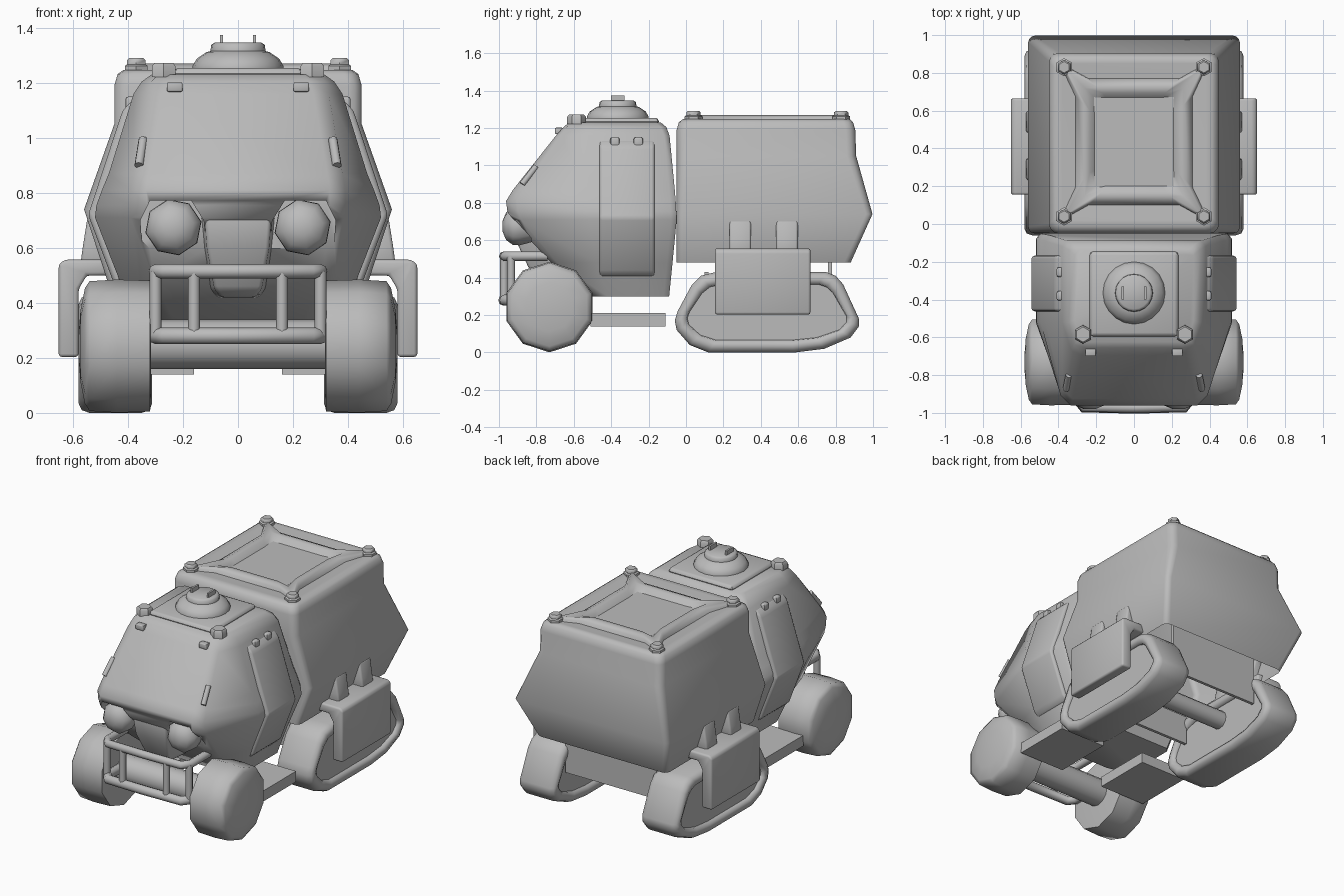
import bpy, bmesh, math
from mathutils import Vector

if "Cube" in bpy.data.objects:
    bpy.data.objects.remove(bpy.data.objects["Cube"])

grey = bpy.data.materials.new("plain_grey")
grey.diffuse_color = (0.5, 0.5, 0.5, 1)
grey.use_nodes = True
grey.node_tree.nodes["Principled BSDF"].inputs["Base Color"].default_value = grey.diffuse_color


def finish(bm, name, bevel=0.0, seg=2, angle=45):
    bmesh.ops.recalc_face_normals(bm, faces=bm.faces)
    me = bpy.data.meshes.new(name)
    bm.to_mesh(me)
    bm.free()
    ob = bpy.data.objects.new(name, me)
    bpy.context.collection.objects.link(ob)
    me.materials.append(grey)
    bpy.ops.object.select_all(action='DESELECT')
    ob.select_set(True)
    bpy.context.view_layer.objects.active = ob
    if bevel:
        m = ob.modifiers.new("bevel", 'BEVEL')
        m.width, m.segments, m.limit_method = bevel, seg, 'ANGLE'
        m.angle_limit = math.radians(25)
        bpy.ops.object.modifier_apply(modifier=m.name)
    bpy.ops.object.shade_smooth_by_angle(angle=math.radians(angle))
    return ob


def loft(name, rings, caps=(True, True), **kw):
    """Skin a list of closed rings that share a point count."""
    bm = bmesh.new()
    rows = [[bm.verts.new(p) for p in r] for r in rings]
    n = len(rows[0])
    for a, b in zip(rows, rows[1:]):
        for i in range(n):
            bm.faces.new((a[i], a[(i + 1) % n], b[(i + 1) % n], b[i]))
    if caps[0]:
        bm.faces.new(rows[0])
    if caps[1]:
        bm.faces.new(rows[-1])
    return finish(bm, name, **kw)


def box(name, x, y, z, **kw):
    return loft(name, [[(x[0], y[0], h), (x[1], y[0], h), (x[1], y[1], h), (x[0], y[1], h)] for h in z], **kw)


def lathe(name, c, profile, n, axis='Z', phase=0.0, **kw):
    """Rings of (radius, offset) around an axis through c."""
    rings = []
    for r, h in profile:
        ring = []
        for i in range(n):
            t = 2 * math.pi * i / n + phase
            u, v = r * math.cos(t), r * math.sin(t)
            d = {'X': (h, u, v), 'Y': (u, h, v), 'Z': (u, v, h)}[axis]
            ring.append(Vector(c) + Vector(d))
        rings.append(ring)
    return loft(name, rings, **kw)


def tube(name, pts, r):
    cu = bpy.data.curves.new(name, 'CURVE')
    cu.dimensions, cu.bevel_depth, cu.bevel_resolution, cu.use_fill_caps = '3D', r, 2, True
    s = cu.splines.new('POLY')
    s.points.add(len(pts) - 1)
    for p, q in zip(s.points, pts):
        p.co = (*q, 1)
    ob = bpy.data.objects.new(name, cu)
    bpy.context.collection.objects.link(ob)
    bpy.ops.object.select_all(action='DESELECT')
    ob.select_set(True)
    bpy.context.view_layer.objects.active = ob
    bpy.ops.object.convert(target='MESH')
    ob = bpy.context.object
    ob.data.materials.clear()
    ob.data.materials.append(grey)
    bpy.ops.object.shade_smooth_by_angle(angle=math.radians(50))


# cargo body: rounded rectangles, open below, shallow roof well
def rect(hw, y0, y1, z, c):
    q = []
    for k, (x, y) in enumerate(((hw - c, y1 - c), (c - hw, y1 - c), (c - hw, y0 + c), (hw - c, y0 + c))):
        for j in range(4):
            t = math.pi / 2 * (k + j / 3)
            q.append((x + c * math.cos(t), y + c * math.sin(t), z))
    return q


loft("cargo_body", [rect(*r) for r in (
    (.475, -.05, .88, .48, .035), (.56, -.05, .997, .74, .035), (.45, -.05, .91, 1.05, .05),
    (.45, -.05, .905, 1.19, .05), (.438, -.038, .893, 1.232, .05), (.415, -.015, .875, 1.248, .05),
    (.38, .02, .85, 1.248, .05), (.30, .12, .76, 1.235, .03), (.23, .18, .69, 1.235, .02),
    (.20, .21, .66, 1.235, .01))], caps=(False, True), angle=50)


# roof frame: padded square ring with arms reaching the corner knobs
def star(e, k, z, cy=.435, ey=.025):
    q = []
    for sx, sy in ((1, 1), (-1, 1), (-1, -1), (1, -1)):
        w = max(e - .07, .15)
        a = (sx * e, cy + sy * w)
        b = (sx * k, cy + sy * (k + ey))
        c = (sx * w, cy + sy * (e + ey))
        q += [a, b, c] if sx * sy > 0 else [c, b, a]
    return [(x, y, z) for x, y in q]


loft("roof_frame", [star(.315, .41, 1.225), star(.30, .39, 1.255), star(.265, .36, 1.27),
                    star(.235, .26, 1.265), star(.205, .205, 1.23)], caps=(False, False), angle=80)

for s in (-1, 1):
    for y in (.04, .83):
        lathe("cargo_roof_knob", (s * .37, y, 0),
              [(.048, 1.22), (.048, 1.262), (.038, 1.268), (.038, 1.284), (.03, 1.291)], 6, phase=.52)

# cab hull: z, rear y, half width, side front y, nose y, nose half width
cab_rows = ((.30, -.09, .37, -.42, -.52, .25), (.48, -.072, .43, -.48, -.72, .34),
            (.71, -.05, .52, -.52, -.935, .37), (.755, -.052, .515, -.52, -.955, .37),
            (.81, -.055, .495, -.52, -.962, .37), (.87, -.06, .47, -.52, -.925, .36),
            (1.16, -.088, .38, -.52, -.695, .31), (1.205, -.105, .35, -.52, -.655, .295),
            (1.23, -.135, .315, -.51, -.625, .27))


def cab_ring(z, yb, h, ys, yf, f):
    d = (ys - yf) * .13
    half = [(h - .025, yb), (h, yb - .03), (h, ys), (f + .02, yf + d), (f - .035, yf)]
    return [(x, y, z) for x, y in half] + [(-x, y, z) for x, y in half[::-1]]


cab = loft("cab_hull", [cab_ring(*r) for r in cab_rows], angle=50)

# headlight pockets cut into the nose
for s in (-1, 1):
    prof = [(.11, .555), (.125, .70), (.17, .772), (.32, .772), (.355, .70), (.345, .555)]
    cut = loft("pocket_cutter", [[(s * x, y, z) for x, z in prof] for y in (-1.1, -.83)])
    cut.hide_render = True
    bpy.context.view_layer.objects.active = cab
    m = cab.modifiers.new("pocket", 'BOOLEAN')
    m.operation, m.object, m.solver = 'DIFFERENCE', cut, 'EXACT'
    bpy.ops.object.modifier_apply(modifier=m.name)
    bpy.data.objects.remove(cut, do_unlink=True)
    # low-poly lamp with a domed lens
    lathe("headlight", (s * .235, 0, .675),
          [(.085, -.82), (.104, -.89), (.102, -.925), (.075, -.962), (.03, -.98)], 8, 'Y', phase=.2, angle=60)

# central nose wedge below the windscreen
loft("nose", [[(-w, yf, z), (w, yf, z), (w + .02, yb, z), (-w - .02, yb, z)]
              for z, w, yf, yb in ((.42, .06, -.80, -.60), (.45, .085, -.84, -.62),
                                   (.60, .112, -.91, -.74), (.72, .12, -.93, -.78))], bevel=.012)

# cab roof hatch and dome
box("roof_plate", (-.235, .235), (-.595, -.145), (1.215, 1.255), bevel=.022)
lathe("roof_dome", (0, -.365, 0), [(.165, 1.25), (.165, 1.262), (.15, 1.288), (.115, 1.312),
                                   (.10, 1.316), (.098, 1.338), (.085, 1.347)], 20, angle=60)
for s in (-1, 1):
    box("dome_fin", (s * .06 - .006, s * .06 + .006), (-.40, -.33), (1.335, 1.375))
    lathe("cab_roof_knob", (s * .27, -.585, 0),
          [(.05, 1.222), (.05, 1.26), (.04, 1.272)], 6, phase=.52)
    box("marker_lamp", (s * .23 - .028, s * .23 + .028), (-.70, -.66), (1.168, 1.202), bevel=.005)
    # short strip along the windscreen pillar
    tube("pillar_strip", [(s * .345, -.80, .995), (s * .36, -.875, .90)], .017)

# doors bent around the cab side
door = ((.405, .405), (.44, .44), (.72, .545), (1.10, .42), (1.137, .385))
for s in (-1, 1):
    loft("door", [[(s * x, -.462, z), (s * x, -.168, z), (s * (x - .07), -.168, z), (s * (x - .07), -.462, z)]
                  for z, x in door], bevel=.015)
    for y in (-.38, -.255):
        box("door_hinge", (s * .385 - .025, s * .385 + .025), (y - .025, y + .025), (1.095, 1.15), bevel=.01)

# front wheels, axle and side steps
for s in (-1, 1):
    lathe("front_wheel", (0, -.73, .243),
          [(.20, s * .316), (.238, s * .32), (.242, s * .44), (.236, s * .54),
           (.21, s * .557), (.13, s * .573), (.04, s * .58)], 10, 'X', phase=math.pi / 10, angle=65)
    box("side_step", (min(s * .16, s * .5), max(s * .16, s * .5)), (-.51, -.11), (.14, .21))
lathe("front_axle", (0, -.73, .25), [(.09, -.33), (.09, .33)], 12, 'X')

# tubular bumper
for z, r in ((.515, .026), (.28, .03)):
    half = [(.30, -.74, z), (.30, -.925, z), (.265, -.97, z), (0, -.974, z)]
    tube("bumper_rail", half + [(-x, y, h) for x, y, h in half[-2::-1]], r)
for x, y in ((.30, -.935), (.16, -.972)):
    for s in (-1, 1):
        tube("bumper_post", [(s * x, y, .28), (s * x, y, .515)], .022)

# rear tracks: rounded belt with recessed side discs
belt = [(-.06, .17), (-.045, .22), (.03, .36), (.08, .41), (.16, .43), (.75, .43), (.80, .41), (.84, .365),
        (.925, .18), (.925, .14), (.88, .08), (.74, .02), (.58, 0), (.12, 0), (.02, .04), (-.05, .12)]


def belt_ring(x, k):
    cy, cz = .435, .215
    return [(x, cy + (y - cy) * (1 - k / .49), cz + (z - cz) * (1 - k / .215)) for y, z in belt]


for s in (-1, 1):
    loft("track", [belt_ring(s * x, k) for x, k in (
        (.34, .066), (.322, .062), (.312, .035), (.322, .01), (.35, 0), (.54, 0), (.568, .01),
        (.58, .035), (.57, .062), (.55, .066))], angle=60)
    # guard hooked over the track
    guard = [(.46, .50), (.46, .557), (.632, .557), (.652, .54), (.652, .203), (.58, .203), (.58, .45), (.55, .50)]
    loft("track_guard", [[(s * x, y, z) for x, z in guard] for y in (.155, .665)], bevel=.012, angle=50)
    # tapered mounts between guard and body
    for y in (.29, .54):
        loft("guard_mount", [[(s * a, y - .058, z), (s * b, y - .058, z), (s * b, y + .058, z), (s * a, y + .058, z)]
                             for z, a, b in ((.54, .46, .573), (.60, .47, .565), (.708, .50, .548))], bevel=.012)

# rear underframe
for y, top in ((.10, .43), (.76, .60)):
    box("underframe_plate", (-.33, .33), (y, y + .02), (.235, top))
lathe("rear_axle", (0, .435, .27), [(.06, -.35), (.06, .35)], 12, 'X')
